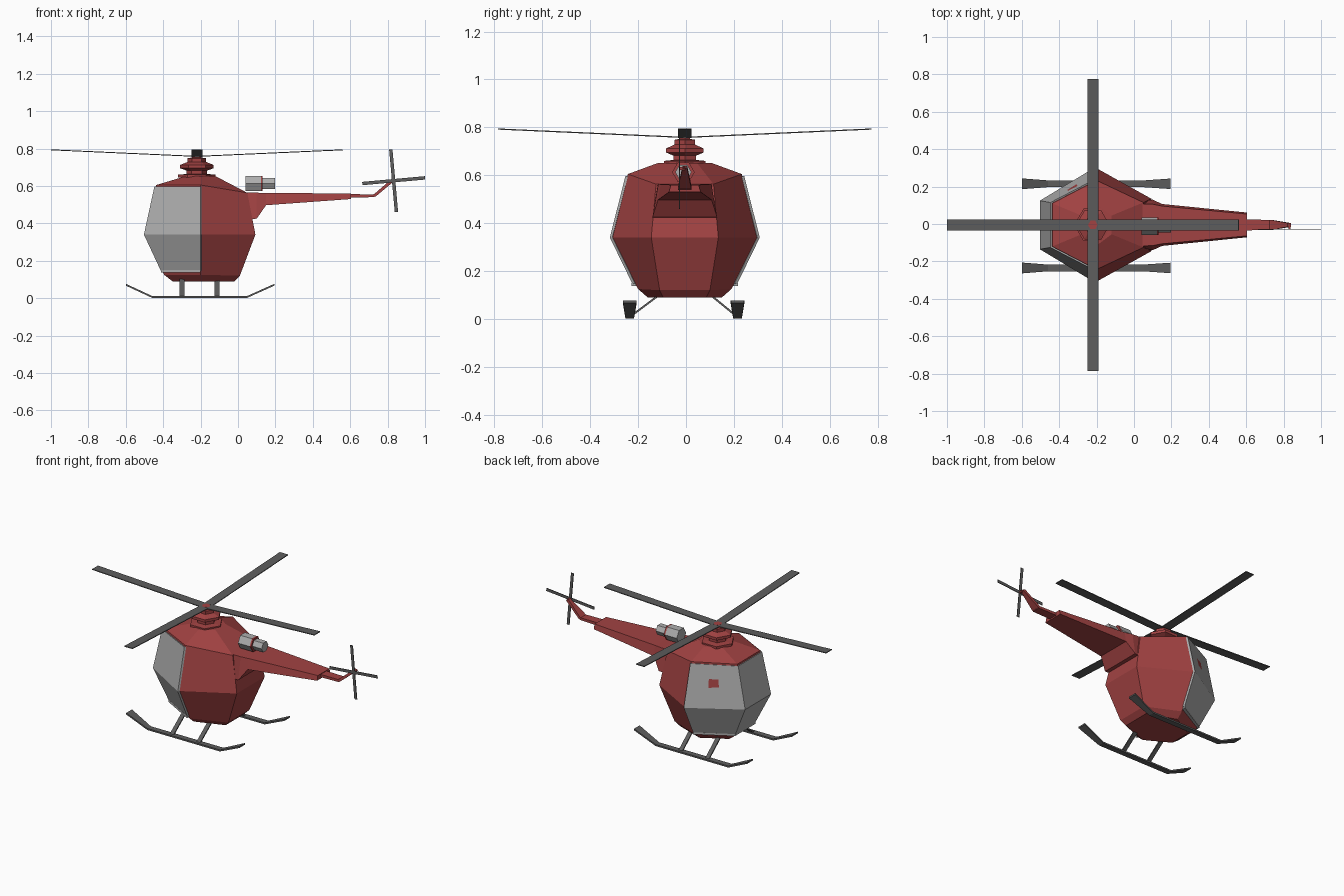
import bpy, bmesh, math
from mathutils import Vector

if "Cube" in bpy.data.objects:
    bpy.data.objects.remove(bpy.data.objects["Cube"])


def material(name, color):
    m = bpy.data.materials.new(name)
    m.diffuse_color = (*color, 1)
    m.use_nodes = True
    m.node_tree.nodes["Principled BSDF"].inputs["Base Color"].default_value = m.diffuse_color
    return m


RED = material("red_paint", (0.36, 0.055, 0.055))
DARK = material("dark_metal", (0.11, 0.11, 0.11))
GLASS = material("window_grey", (0.42, 0.42, 0.42))
CY = -0.005  # centre line of the hull


def loft(name, rings, mat, closed=True):
    """Skin a list of equal-length point rings; closed adds end caps."""
    bm = bmesh.new()
    rows = [[bm.verts.new(p) for p in r] for r in rings]
    n = len(rows[0])
    for a, b in zip(rows, rows[1:]):
        for i in range(n if closed else n - 1):
            j = (i + 1) % n
            bm.faces.new((a[i], a[j], b[j], b[i]))
    if closed:
        bm.faces.new(rows[0])
        bm.faces.new(rows[-1])
    bmesh.ops.recalc_face_normals(bm, faces=bm.faces)
    me = bpy.data.meshes.new(name)
    bm.to_mesh(me)
    bm.free()
    ob = bpy.data.objects.new(name, me)
    bpy.context.collection.objects.link(ob)
    me.materials.append(mat)
    return ob


def section(x, y, hw, z0, z1, top=1.0):
    """Rectangle across x, top edge scaled by top."""
    return [(x, y - hw, z0), (x, y + hw, z0), (x, y + hw * top, z1), (x, y - hw * top, z1)]


def hexring(c, r, axis):
    pts = []
    for k in range(6):
        a = k * math.pi / 3
        u, v = r * math.cos(a), r * math.sin(a)
        pts.append((c[0] + u, c[1] + v, c[2]) if axis == 'Z' else (c[0], c[1] + u, c[2] + v))
    return pts


def bar(name, a, b, w, t, across, mat):
    """Flat bar from a to b, width w along the across vector, thickness t."""
    a, b = Vector(a), Vector(b)
    s = Vector(across).normalized() * w / 2
    n = (b - a).cross(s).normalized() * t / 2
    return loft(name, [[p - s - n, p + s - n, p + s + n, p - s + n] for p in (a, b)], mat)


# Cabin: six-sided rings (z, front x, front y, middle y, back x, back y, back z)
MID = -0.2
cabin = [
    (0.09, -0.35, 0.07, 0.155, -0.02, 0.09, 0.09),
    (0.125, -0.395, 0.09, 0.195, 0.01, 0.105, 0.12),
    (0.34, -0.492, 0.125, 0.303, 0.093, 0.14, 0.34),
    (0.605, -0.437, 0.115, 0.238, 0.05, 0.12, 0.563),
    (0.652, -0.28, 0.05, 0.11, -0.12, 0.05, 0.652),
]
loft("cabin", [[(xf, CY - yf, z), (MID, CY - ym, z), (xb, CY - yb, zb),
                (xb, CY + yb, zb), (MID, CY + ym, z), (xf, CY + yf, z)]
               for z, xf, yf, ym, xb, yb, zb in cabin], RED)

# Windscreen wrapped round the front half of the cabin
screen = [(0.145, -0.412, 0.10, 0.218), (0.34, -0.503, 0.13, 0.313), (0.597, -0.447, 0.12, 0.248)]
glass = loft("windscreen", [[(MID, CY - ym, z), (xf, CY - yf, z), (xf, CY + yf, z), (MID, CY + ym, z)]
                            for z, xf, yf, ym in screen], GLASS, closed=False)
mod = glass.modifiers.new("thickness", 'SOLIDIFY')
mod.thickness = 0.012
mod.offset = -1 if glass.data.polygons[1].normal.x < 0 else 1

# Sill under the windscreen
loft("windscreen_sill", [[(MID, CY - 0.222, z), (-0.412, CY - 0.102, z),
                          (-0.412, CY + 0.102, z), (MID, CY + 0.222, z)] for z in (0.137, 0.15)], GLASS)

# Tail boom, then a thin tail stub turned up towards the tail rotor
loft("tail_boom", [section(0.02, CY, 0.125, 0.42, 0.566, 0.9), section(0.1, CY, 0.135, 0.425, 0.564, 0.82),
                   section(0.15, CY, 0.112, 0.497, 0.562, 0.9), section(0.605, CY, 0.066, 0.53, 0.56, 0.88)], RED)
loft("tail_stub", [section(0.59, CY, 0.029, 0.538, 0.556), section(0.73, CY, 0.027, 0.54, 0.555)], RED)
loft("tail_fin", [[(x0, CY - w, z0), (x0, CY + w, z0), (x1, CY + w, z1), (x1, CY - w, z1)]
                  for x0, z0, x1, z1, w in ((0.725, 0.54, 0.725, 0.555, 0.027),
                                            (0.738, 0.545, 0.732, 0.56, 0.027),
                                            (0.84, 0.63, 0.822, 0.638, 0.01))], RED)

# Mast: turned six-sided stack
HUB = (-0.22, CY, 0.758)
loft("mast", [hexring((HUB[0], HUB[1], z), r, 'Z') for z, r in
              ((0.645, 0.10), (0.66, 0.10), (0.664, 0.055), (0.682, 0.055), (0.695, 0.09), (0.712, 0.09),
               (0.728, 0.05), (0.748, 0.05), (0.752, 0.026), (0.762, 0.026))], RED)

# Main rotor: four slightly raised blades
for k in range(4):
    a = k * math.pi / 2
    d = Vector((math.cos(a), math.sin(a), 0))
    tip = Vector(HUB) + d * 0.78 + Vector((0, 0, 0.035))
    bar(f"rotor_blade_{k + 1}", HUB, tip, 0.058, 0.005, (-d.y, d.x, 0), DARK)

# Tail rotor: four small blades on a short axle
TAIL = Vector((0.832, -0.028, 0.628))
for k in range(4):
    a = k * math.pi / 2 + 0.09
    d = Vector((math.cos(a), 0, math.sin(a)))
    bar(f"tail_blade_{k + 1}", TAIL, TAIL + d * 0.168, 0.018, 0.004, (-d.z, 0, d.x), DARK)
bar("tail_axle", TAIL, (TAIL.x, CY, TAIL.z), 0.012, 0.012, (1, 0, 0), RED)

# Engine: six-sided body, red collar and exhaust
for name, x0, x1, r, mat in (("engine_body", 0.04, 0.122, 0.047, GLASS),
                             ("engine_collar", 0.12, 0.132, 0.047, RED),
                             ("engine_exhaust", 0.13, 0.197, 0.034, GLASS)):
    loft(name, [hexring((x, -0.011, 0.613), r, 'X') for x in (x0, x1)], mat)

# Landing skids with two struts each
for side, y in (("left", 0.215), ("right", -0.235)):
    loft(f"{side}_skid", [section(x, y, w, z, z + 0.01) for x, z, w in
                          ((-0.6, 0.067, 0.029), (-0.46, 0.002, 0.018), (0.05, 0.002, 0.018), (0.195, 0.067, 0.028))],
         DARK)
    s = 1 if y > 0 else -1
    for i, x in enumerate((-0.3, -0.113)):
        bar(f"{side}_strut_{i + 1}", (x, CY + 0.11 * s, 0.098), (x, y, 0.008), 0.026, 0.008, (1, 0, 0), DARK)
